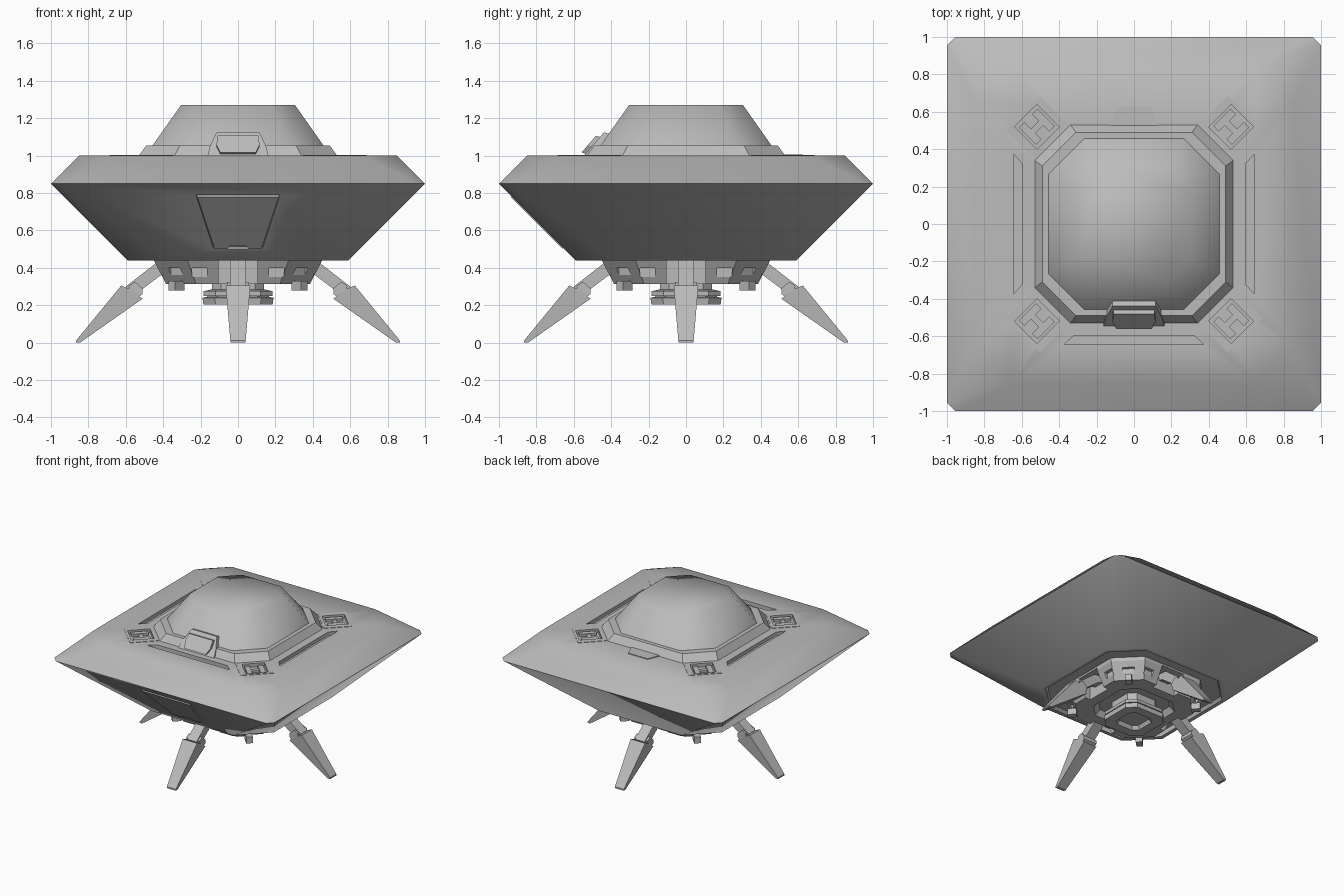
import bpy, bmesh, math
from mathutils import Matrix, Vector

if "Cube" in bpy.data.objects:
    bpy.data.objects.remove(bpy.data.objects["Cube"])

grey = bpy.data.materials.new("hull_grey")
grey.diffuse_color = (0.5, 0.5, 0.5, 1)
grey.use_nodes = True
grey.node_tree.nodes["Principled BSDF"].inputs["Base Color"].default_value = grey.diffuse_color


def make(name, verts, faces):
    me = bpy.data.meshes.new(name)
    me.from_pydata(verts, [], faces)
    bm = bmesh.new()
    bm.from_mesh(me)
    bmesh.ops.recalc_face_normals(bm, faces=bm.faces)
    bm.to_mesh(me)
    bm.free()
    me.materials.append(grey)
    ob = bpy.data.objects.new(name, me)
    bpy.context.collection.objects.link(ob)
    return ob


def loft(name, rings):
    """Stack of chamfered squares, each (half width, chamfer, z)."""
    verts, faces = [], []
    for h, c, z in rings:
        d = h - c
        verts += [(x, y, z) for x, y in ((h, -d), (h, d), (d, h), (-d, h),
                                         (-h, d), (-h, -d), (-d, -h), (d, -h))]
    for r in range(len(rings) - 1):
        for i in range(8):
            j = (i + 1) % 8
            faces.append((r * 8 + i, r * 8 + j, r * 8 + 8 + j, r * 8 + 8 + i))
    n = len(verts)
    faces += [tuple(range(7, -1, -1)), tuple(range(n - 8, n))]
    return make(name, verts, faces)


def prism(name, pts, w0, w1, f, turn=0.0):
    """Outline pts swept from w0 to w1, placed by f(u, v, w), turned about z."""
    n = len(pts)
    m = Matrix.Rotation(turn, 3, 'Z')
    verts = [m @ Vector(f(u, v, w)) for w in (w0, w1) for u, v in pts]
    faces = [tuple(range(n)), tuple(range(2 * n - 1, n - 1, -1))]
    faces += [(i, (i + 1) % n, n + (i + 1) % n, n + i) for i in range(n)]
    return make(name, verts, faces)


def flat(u, v, w):
    return (u, v, w)


def rect(u0, u1, v0, v1):
    return [(u0, v0), (u1, v0), (u1, v1), (u0, v1)]


def cut(ob, cutters):
    bpy.context.view_layer.objects.active = ob
    for c in cutters:
        mod = ob.modifiers.new("cut", 'BOOLEAN')
        mod.operation, mod.solver, mod.object = 'DIFFERENCE', 'EXACT', c
        bpy.ops.object.modifier_apply(modifier=mod.name)


def drop(cutters):
    for c in cutters:
        bpy.data.objects.remove(c)


def smooth(ob, deg):
    bpy.ops.object.select_all(action='DESELECT')
    ob.select_set(True)
    bpy.context.view_layer.objects.active = ob
    bpy.ops.object.shade_smooth_by_angle(angle=math.radians(deg))


Q = math.pi / 2
DIAG = [Q / 2 + k * Q for k in range(4)]

# main hull
hull = loft("hull", [(.40, .16, .47), (.55, .20, .47), (.56, .205, .44), (.59, .215, .44),
                     (1, .045, .85), (.85, .20, 1.0), (.53, .19, 1.0)])

# deck slots on the right, left and front
slot = [(.595, -.32), (.645, -.375), (.645, .375), (.595, .32)]
slots = [prism("slot_cutter", slot, .97, 1.1, flat, a) for a in (0, math.pi, -Q)]

# front ramp recess on the sloped underside
def ramp(u, v, w):
    return (u, -(v + .15) - w * .707, v - w * .707)


ramp_cut = prism("ramp_cutter", [(-.225, .79), (.225, .79), (.13, .50), (-.13, .50)], -.015, .05, ramp)

# corner vents: flush frame with a recessed well
wells = [prism("well_cutter", rect(.65, .82, -.085, .085), .975, 1.1, flat, a) for a in DIAG]
cut(hull, slots + [ramp_cut] + wells)
smooth(hull, 55)
for a, w in zip(DIAG, wells):
    frame = prism("vent_frame", rect(.625, .84, -.13, .13), .99, 1.003, flat, a)
    cut(frame, [w])
    for s in (-1, 1):
        lo, hi = sorted((s * .03, s * .07))
        prism("vent_block", rect(.67, .80, lo, hi), .97, .995, flat, a)
    prism("vent_bar", rect(.715, .75, -.03, .03), .97, .99, flat, a)
drop(slots + [ramp_cut] + wells)

# ramp door with a handle notch
prism("ramp_door", [(-.218, .783), (.218, .783), (.125, .506), (.06, .506), (.04, .522),
                    (-.04, .522), (-.06, .506), (-.125, .506)], -.02, .006, ramp)

# dome and its collar
collar = loft("dome_collar", [(.53, .19, .99), (.53, .19, 1.0), (.49, .18, 1.055), (.45, .18, 1.055)])
smooth(collar, 30)
dome = loft("dome", [(.46, .19, 1.05), (.305, .13, 1.27)])
smooth(dome, 60)

# front window housing and rear bracket
def lean(u, v, w):
    return (u, -.545 + (v - 1.0) * .85 - w, v + w * .3)


prism("window_housing", [(-.165, .99), (.165, .99), (.15, 1.05), (.115, 1.125),
                         (-.115, 1.125), (-.15, 1.05)], -.10, 0, lean)
prism("window", [(-.095, 1.01), (.095, 1.01), (.115, 1.05), (.11, 1.10),
                 (-.11, 1.10), (-.115, 1.05)], -.02, .022, lean)
prism("rear_bracket", [(-.13, .52), (.13, .52), (.09, .625), (-.09, .625)], .98, 1.006, flat)

# belly with leg notches and recessed ports
belly = loft("belly", [(.45, .18, .475), (.45, .18, .44), (.385, .16, .315), (.26, .10, .315),
                       (.23, .09, .36)])
cuts = []
for k in range(4):
    cuts.append(prism("notch_cutter", rect(.34, .6, -.105, .105), .30, .455, flat, k * Q))
    for s in (-1, 1):
        cuts.append(prism("port_cutter", rect(.40, .5, s * .205 - .04, s * .205 + .04),
                          .352, .398, flat, k * Q))
    cuts.append(prism("port_cutter", rect(.46, .6, -.045, .045), .352, .398, flat, DIAG[k]))
cut(belly, cuts)
drop(cuts)

# small pads under the belly corners
for a in DIAG:
    prism("belly_pad", rect(.43, .50, -.025, .025), .278, .33, flat, a)

# central thruster
loft("thruster", [(.14, .05, .37), (.14, .05, .285), (.185, .065, .275), (.185, .065, .25),
                  (.165, .06, .25), (.165, .06, .245), (.19, .065, .24), (.185, .065, .205),
                  (.11, .04, .205), (.095, .035, .235)])

# four landing legs: strut, knee collar, tapering foot
def side(u, v, w):
    return (u, w, v)


def taper(u, v, w):
    return (u, w * (.04 + .085 * v), v)


for k in range(4):
    a = k * Q
    prism("leg_strut", [(.33, .45), (.42, .44), (.60, .30), (.56, .25), (.38, .385), (.33, .40)],
          -.043, .043, side, a)
    prism("leg_knee", [(.51, .29), (.55, .325), (.585, .305), (.58, .275), (.54, .24), (.51, .26)],
          -.06, .06, side, a)
    prism("leg_foot", [(.51, .235), (.575, .285), (.625, .305), (.865, .012), (.865, 0), (.845, 0)],
          -1, 1, taper, a)
